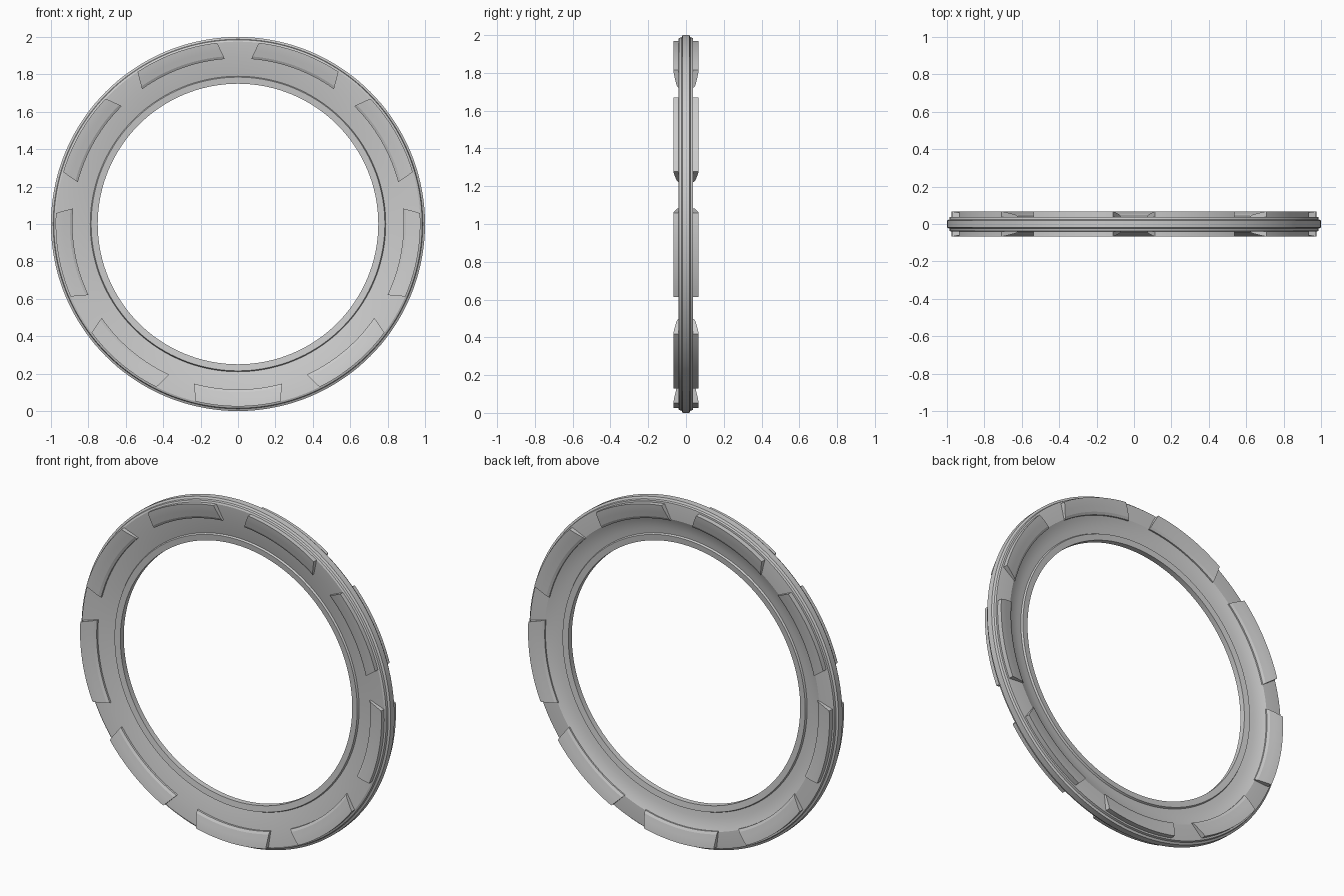
import bpy, bmesh
from math import sin, cos, pi, radians

cube = bpy.data.objects.get("Cube")
if cube:
    bpy.data.objects.remove(cube, do_unlink=True)

grey = bpy.data.materials.new("plain_grey")
grey.use_nodes = True
grey.diffuse_color = (0.6, 0.6, 0.6, 1)
grey.node_tree.nodes["Principled BSDF"].inputs["Base Color"].default_value = (0.6, 0.6, 0.6, 1)


def polar(r, y, a):
    return (r * cos(a), y, 1 + r * sin(a))


def finish(bm, name):
    bmesh.ops.recalc_face_normals(bm, faces=bm.faces)
    mesh = bpy.data.meshes.new(name)
    bm.to_mesh(mesh)
    bm.free()
    mesh.materials.append(grey)
    obj = bpy.data.objects.new(name, mesh)
    bpy.context.collection.objects.link(obj)
    bpy.ops.object.select_all(action='DESELECT')
    obj.select_set(True)
    bpy.context.view_layer.objects.active = obj
    bpy.ops.object.shade_smooth_by_angle(angle=radians(14))
    return obj


def bridge(bm, a, b):
    for i in range(len(a)):
        j = (i + 1) % len(a)
        bm.faces.new((a[i], a[j], b[j], b[i]))


def lathe(name, profile, steps=144):
    bm = bmesh.new()
    rows = [[bm.verts.new(polar(r, y, 2 * pi * i / steps)) for r, y in profile]
            for i in range(steps)]
    for i in range(steps):
        bridge(bm, rows[i], rows[(i + 1) % steps])
    return finish(bm, name)


# Pads taper: wide at the inner edge, narrower at the rim
def half_angle(r):
    return radians(15.4 - 2.0 * (r - 0.885) / 0.09)


def pad_ring(name, profile, side, count=9, steps=14):
    bm = bmesh.new()
    for k in range(count):
        centre = -pi / 2 + 2 * pi * k / count
        rows = []
        for i in range(steps + 1):
            t = 2 * i / steps - 1
            rows.append([bm.verts.new(polar(r, side * y, centre + t * half_angle(r)))
                         for r, y in profile])
        for a, b in zip(rows, rows[1:]):
            bridge(bm, a, b)
        bm.faces.new(rows[0])
        bm.faces.new(rows[-1])
    return finish(bm, name)


# Ring body: conical front, curved dish at the back, raised inner lip
front = [(0.75, -0.016), (0.785, -0.02), (0.79, -0.009), (0.895, -0.033),
         (0.975, -0.041), (0.985, -0.037), (0.988, -0.024), (1.0, -0.018)]
back = [(1.0, 0.018), (0.988, 0.024), (0.985, 0.037), (0.975, 0.038),
        (0.89, 0.036), (0.87, 0.027), (0.845, 0.019), (0.82, 0.013),
        (0.79, 0.009), (0.785, 0.02), (0.75, 0.016)]
lathe("ring_body", front + back)

# Raised pads around both faces
pad = [(0.885, 0.005), (0.885, 0.042), (0.899, 0.05), (0.93, 0.058),
       (0.955, 0.064), (0.975, 0.067), (0.975, 0.005)]
pad_ring("front_pads", pad, -1)
pad_ring("back_pads", pad, 1)
